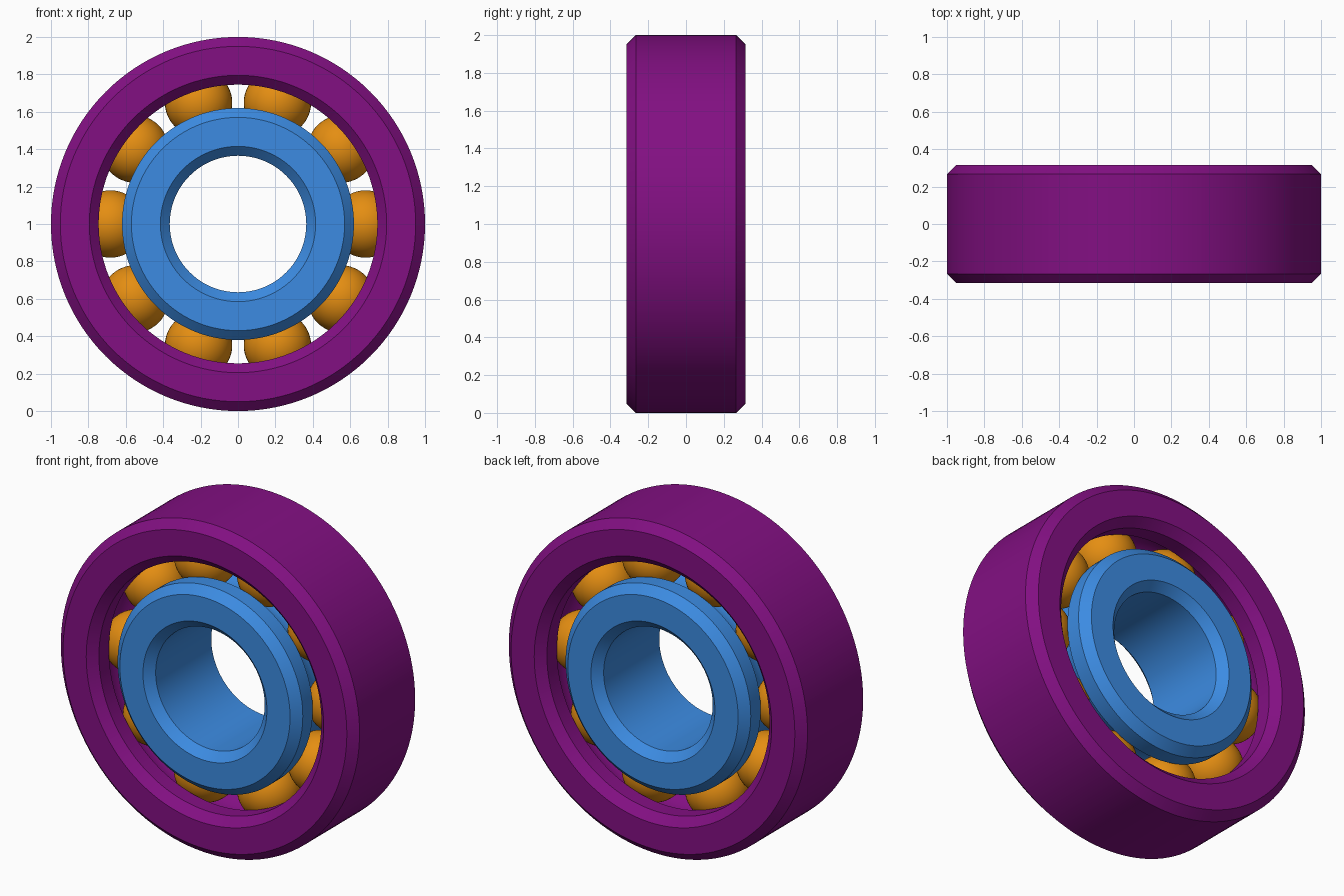
import bpy
import bmesh
from math import cos, sin, asin, pi, radians
from mathutils import Vector

if "Cube" in bpy.data.objects:
    bpy.data.objects.remove(bpy.data.objects["Cube"], do_unlink=True)

HALF_WIDTH = 0.316
CHAMFER = 0.05
PITCH = 0.682        # radius of the circle of ball centres
BALL_RADIUS = 0.18
BALL_COUNT = 10
SEGMENTS = 128
CENTRE = Vector((0, 0, 1))


def make_material(name, rgb):
    mat = bpy.data.materials.new(name)
    mat.use_nodes = True
    mat.diffuse_color = (*rgb, 1)
    mat.node_tree.nodes["Principled BSDF"].inputs["Base Color"].default_value = (*rgb, 1)
    return mat


def finish(name, bm, mat, location):
    bmesh.ops.recalc_face_normals(bm, faces=bm.faces)
    mesh = bpy.data.meshes.new(name)
    bm.to_mesh(mesh)
    bm.free()
    mesh.materials.append(mat)
    obj = bpy.data.objects.new(name, mesh)
    bpy.context.collection.objects.link(obj)
    obj.location = location
    bpy.ops.object.select_all(action='DESELECT')
    obj.select_set(True)
    bpy.context.view_layer.objects.active = obj
    bpy.ops.object.shade_smooth_by_angle(angle=radians(30))
    return obj


def make_ring(name, plain_radius, race_radius, mat):
    """Chamfered ring with a ball groove cut in its race side."""
    side = 1 if plain_radius > race_radius else -1
    flat = HALF_WIDTH - CHAMFER
    profile = [
        (race_radius, -flat),
        (race_radius + side * CHAMFER, -HALF_WIDTH),
        (plain_radius - side * CHAMFER, -HALF_WIDTH),
        (plain_radius, -flat),
        (plain_radius, flat),
        (plain_radius - side * CHAMFER, HALF_WIDTH),
        (race_radius + side * CHAMFER, HALF_WIDTH),
        (race_radius, flat),
    ]
    # groove arc that follows the balls
    groove = BALL_RADIUS + 0.002
    start = asin(abs(race_radius - PITCH) / groove)
    steps = 16
    for i in range(steps + 1):
        a = start + (pi - 2 * start) * i / steps
        profile.append((PITCH + side * groove * sin(a), groove * cos(a)))

    bm = bmesh.new()
    verts = [bm.verts.new((r, y, 0)) for r, y in profile]
    edges = [bm.edges.new((v, verts[i - 1])) for i, v in enumerate(verts)]
    bmesh.ops.spin(bm, geom=verts + edges, cent=(0, 0, 0), axis=(0, 1, 0),
                   angle=2 * pi, steps=SEGMENTS, use_merge=True)
    bmesh.ops.remove_doubles(bm, verts=bm.verts, dist=1e-5)
    return finish(name, bm, mat, CENTRE)


purple = make_material("purple", (0.225, 0.005, 0.225))
blue = make_material("blue", (0.045, 0.26, 0.76))
orange = make_material("orange", (0.78, 0.27, 0.006))

# Rings
make_ring("outer_ring", 1.0, 0.745, purple)
make_ring("inner_ring", 0.365, 0.62, blue)

# Balls
for i in range(BALL_COUNT):
    angle = 2 * pi * i / BALL_COUNT
    bm = bmesh.new()
    bmesh.ops.create_uvsphere(bm, u_segments=40, v_segments=24, radius=BALL_RADIUS)
    offset = Vector((cos(angle), 0, sin(angle))) * PITCH
    finish(f"ball_{i + 1}", bm, orange, CENTRE + offset)
